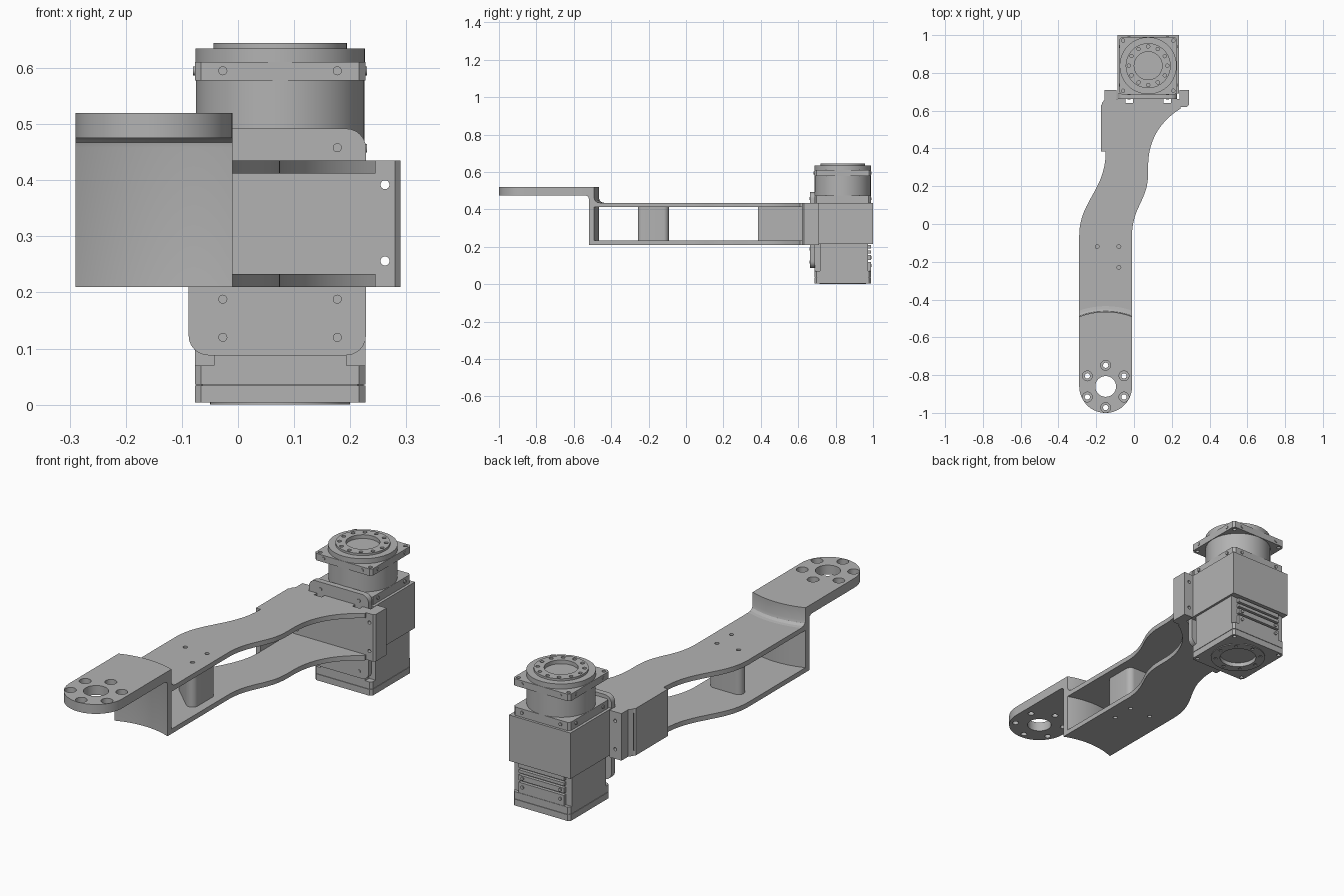
import bpy, bmesh, math
from mathutils import Vector, Matrix
from mathutils.geometry import interpolate_bezier

if "Cube" in bpy.data.objects:
    bpy.data.objects.remove(bpy.data.objects["Cube"])

grey = bpy.data.materials.new("machined grey")
grey.use_nodes = True
grey.diffuse_color = (0.45, 0.45, 0.45, 1)
grey.node_tree.nodes["Principled BSDF"].inputs["Base Color"].default_value = grey.diffuse_color

TX, TY = 0.075, 0.838        # motor axis
EX, EY = -0.15, -0.86        # mounting tongue axis
HALF = 0.14                  # half width of the arm
Z0, Z1, T = 0.21, 0.435, 0.023   # arm bottom, top, plate thickness
parts = []


def finish(name, bm):
    bmesh.ops.recalc_face_normals(bm, faces=bm.faces)
    me = bpy.data.meshes.new(name)
    bm.to_mesh(me)
    bm.free()
    ob = bpy.data.objects.new(name, me)
    bpy.context.collection.objects.link(ob)
    me.materials.append(grey)
    parts.append(ob)
    return ob


def prism(name, pts, z0, z1):
    bm = bmesh.new()
    f = bm.faces.new([bm.verts.new((p[0], p[1], z0)) for p in pts])
    top = bmesh.ops.extrude_face_region(bm, geom=[f])["geom"]
    bmesh.ops.translate(bm, vec=(0, 0, z1 - z0),
                        verts=[v for v in top if isinstance(v, bmesh.types.BMVert)])
    return finish(name, bm)


def box(name, x0, x1, y0, y1, z0, z1):
    return prism(name, [(x0, y0), (x1, y0), (x1, y1), (x0, y1)], z0, z1)


def cylinders(name, centres, r, h, axis="Z", n=24):
    """Cylinders of one size, centred on the given points, as one object."""
    turn = {"X": Matrix.Rotation(math.pi / 2, 4, "Y"),
            "Y": Matrix.Rotation(math.pi / 2, 4, "X"), "Z": Matrix()}[axis]
    bm = bmesh.new()
    for c in centres:
        bmesh.ops.create_cone(bm, cap_ends=True, segments=n, radius1=r, radius2=r,
                              depth=h, matrix=Matrix.Translation(c) @ turn)
    return finish(name, bm)


def boolean(ob, tool, op="DIFFERENCE"):
    m = ob.modifiers.new("cut", "BOOLEAN")
    m.operation, m.object, m.solver = op, tool, "EXACT"
    dg = bpy.context.evaluated_depsgraph_get()
    ob.data = bpy.data.meshes.new_from_object(ob.evaluated_get(dg))
    ob.modifiers.clear()
    parts.remove(tool)
    bpy.data.objects.remove(tool)


def arc(cx, cy, r, a0, a1, n=24):
    return [(cx + r * math.cos(a0 + (a1 - a0) * i / n),
             cy + r * math.sin(a0 + (a1 - a0) * i / n)) for i in range(n + 1)]


def ring(cx, cy, z, r, n, start=0.0):
    return [(cx + r * math.cos(start + math.tau * i / n),
             cy + r * math.sin(start + math.tau * i / n), z) for i in range(n)]


def rounded(cx, cy, hx, hy, r):
    """Rectangle with rounded corners."""
    pts = []
    for i, (sx, sy) in enumerate([(1, 1), (-1, 1), (-1, -1), (1, -1)]):
        a = i * math.pi / 2
        pts += arc(cx + sx * (hx - r), cy + sy * (hy - r), r, a, a + math.pi / 2, 6)
    return pts


def chamfered(h, c):
    return [(TX + x, TY + y) for x, y in
            [(h, c - h), (h, h - c), (h - c, h), (c - h, h),
             (-h, h - c), (-h, c - h), (c - h, -h), (h - c, -h)]]


def bezier(a, b, c, d):
    return [p.to_2d() for p in interpolate_bezier(*[Vector((*q, 0)) for q in (a, b, c, d)], 16)]


# Mounting tongue with its bore and counterbored bolt circle
spread = math.asin(HALF / 0.38)
far = arc(EX, EY, 0.38, math.pi / 2 - spread, math.pi / 2 + spread)
tongue = prism("mounting_tongue", arc(EX, EY, HALF, math.pi, math.tau, 32) + far, 0.475, 0.52)
boolean(tongue, cylinders("bore", [(EX, EY, 0.5)], 0.055, 0.2, n=40))
bolts = ring(EX, EY, 0.5, 0.112, 6, math.pi / 6)
boolean(tongue, cylinders("bolt_holes", bolts, 0.014, 0.2))
boolean(tongue, cylinders("counterbores", [(x, y, 0.52) for x, y, z in bolts], 0.026, 0.05))

# Curved step wall, revolved about the tongue axis and trimmed to the arm width
profile = [(0.368, Z0), (0.395, Z0), (0.395, 0.42), (0.425, 0.42), (0.425, Z1), (0.41, 0.438),
           (0.399, 0.447), (0.395, 0.46), (0.395, 0.52), (0.345, 0.52), (0.345, 0.475),
           (0.358, 0.473), (0.366, 0.467), (0.368, 0.458)]
bm = bmesh.new()
rows = []
for i in range(33):
    a = math.radians(60 + 60 * i / 32)
    rows.append([bm.verts.new((EX + r * math.cos(a), EY + r * math.sin(a), z)) for r, z in profile])
n = len(profile)
for p, q in zip(rows, rows[1:]):
    for j in range(n):
        bm.faces.new((p[j], p[(j + 1) % n], q[(j + 1) % n], q[j]))
bm.faces.new(rows[0])
bm.faces.new(rows[-1])
wall = finish("step_wall", bm)
boolean(wall, box("trim", EX - HALF, EX + HALF, -0.8, 0, 0.1, 0.6), "INTERSECT")

# Two wavy arm plates
right_edge = (bezier((-0.01, -0.04), (0.0, 0.1), (0.075, 0.13), (0.075, 0.27))
              + bezier((0.075, 0.32), (0.08, 0.46), (0.15, 0.55), (0.245, 0.61)))
left_edge = bezier((-0.15, 0.38), (-0.15, 0.18), (-0.29, 0.12), (-0.29, -0.06))
outline = (right_edge + [(0.245, 0.64), (-0.16, 0.64), (-0.175, 0.63), (-0.175, 0.385), (-0.15, 0.385)]
           + left_edge + far[::-1])
screw_xy = [(-0.195, -0.12), (-0.08, -0.12), (-0.08, -0.23)]
notches = [(-0.045, -0.005), (0.157, 0.197)]
for name, z in (("top_plate", Z1 - T), ("bottom_plate", Z0)):
    plate = prism(name, outline, z, z + T)
    boolean(plate, cylinders("screw_holes", [(x, y, z) for x, y in screw_xy], 0.01, 0.1))

# Spacer pillar: a rounded triangle between the plates
tri = [(screw_xy[0], 90, 225), (screw_xy[2], 225, 360), (screw_xy[1], 0, 90)]
pts = []
for (x, y), a, b in tri:
    pts += arc(x, y, 0.028, math.radians(a), math.radians(b), 8)
prism("spacer_pillar", pts, Z0 + T, Z1 - T)

# Closed side and end bracket of the arm
box("side_wall", -0.175, -0.15, 0.385, 0.63, Z0 + T, Z1 - T)
bracket = prism("end_bracket", [(-0.16, 0.62), (0.28, 0.62), (0.29, 0.63), (0.29, 0.71), (0.24, 0.71),
                                (0.24, 0.662), (-0.092, 0.662), (-0.092, 0.71), (-0.155, 0.71),
                                (-0.155, 0.66), (-0.17, 0.64)], Z0, Z1)
boolean(bracket, cylinders("tab_holes", [(x, 0.67, z) for x in (-0.122, 0.262) for z in (0.256, 0.392)],
                           0.008, 0.3, "Y"))
for x0, x1 in notches:
    boolean(bracket, box("notch", x0, x1, 0.641, 0.68, 0.1, 0.6))

# Adapter plate between the arm and the motor
adapter = prism("adapter_plate", rounded(0.07, 0.29, 0.158, 0.202, 0.035), 0, 0.027)
adapter.data.transform(Matrix.Translation((0, 0.69, 0)) @ Matrix.Rotation(math.pi / 2, 4, "X"))
cylinders("adapter_screws", [(x, 0.664, z) for x in (-0.027, 0.177) for z in (0.12, 0.188, 0.458)],
          0.008, 0.008, "Y", 16)

# Motor base
foot = cylinders("motor_foot", [(TX, TY, 0.01)], 0.125, 0.02, n=48)
base = prism("motor_base", chamfered(0.152, 0.011), 0.004, 0.034)
for ob in (foot, base):
    boolean(ob, cylinders("foot_recess", [(TX, TY, 0)], 0.083, 0.04, n=40))
boolean(foot, cylinders("foot_holes", ring(TX, TY, 0, 0.104, 8), 0.008, 0.02))
corners = [(TX + sx * 0.133, TY + sy * 0.133) for sx in (-1, 1) for sy in (-1, 1)]
boolean(base, cylinders("corner_holes", [(x, y, 0) for x, y in corners], 0.009, 0.03))
prism("motor_base_upper", chamfered(0.152, 0.011), 0.036, 0.07)
prism("motor_base_seam", chamfered(0.149, 0.011), 0.03, 0.04)

# Lower motor body, front rib and rear cooling ribs
box("motor_body", TX - 0.152, TX + 0.152, TY - 0.122, TY + 0.135, 0.07, Z0 + 0.01)
box("front_rib", TX - 0.118, TX + 0.118, TY - 0.152, TY - 0.12, 0.07, Z0 + 0.01)
for z, h in ((0.07, 0.05), (0.13, 0.025), (0.165, 0.015), (0.19, 0.02)):
    box("rear_rib", TX - 0.12, TX + 0.12, TY + 0.13, TY + 0.15, z, z + h)
cylinders("rear_screws", [(TX + s * 0.1, TY + 0.15, z) for s in (-1, 1) for z in (0.1, 0.143)],
          0.008, 0.01, "Y", 16)

# Gear housing and neck
box("gear_housing", TX - 0.163, TX + 0.163, 0.69, 1.0, 0.215, Z1)
prism("neck_plate", chamfered(0.15, 0.011), Z1, 0.475)
cylinders("neck", [(TX, TY, 0.527)], 0.15, 0.11, n=64)

# Output flange, disc and bolt ring
flange = prism("output_flange", chamfered(0.152, 0.011), 0.578, 0.611)
boolean(flange, cylinders("flange_holes", [(x, y, 0.6) for x, y in corners], 0.009, 0.1))
disc = cylinders("output_disc", [(TX, TY, 0.6225)], 0.151, 0.025, n=64)
rim = cylinders("output_ring", [(TX, TY, 0.6375)], 0.119, 0.015, n=64)
boolean(rim, cylinders("ring_holes", ring(TX, TY, 0.645, 0.102, 12), 0.009, 0.02, n=16))
for ob in (disc, rim):
    boolean(ob, cylinders("output_bore", [(TX, TY, 0.645)], 0.074, 0.036, n=48))

# Side screws around the neck plate and the flange
for z in (0.457, 0.595):
    for s in (-1, 1):
        cylinders("side_screws_y", [(TX + t * 0.102, TY + s * 0.15, z) for t in (-1, 1)], 0.008, 0.01, "Y", 16)
        cylinders("side_screws_x", [(TX + s * 0.15, TY + t * 0.102, z) for t in (-1, 1)], 0.008, 0.01, "X", 16)

# Smooth the round faces, keep edges crisp
bpy.ops.object.select_all(action="DESELECT")
for ob in parts:
    ob.select_set(True)
bpy.context.view_layer.objects.active = parts[0]
bpy.ops.object.shade_smooth_by_angle(angle=math.radians(25))
